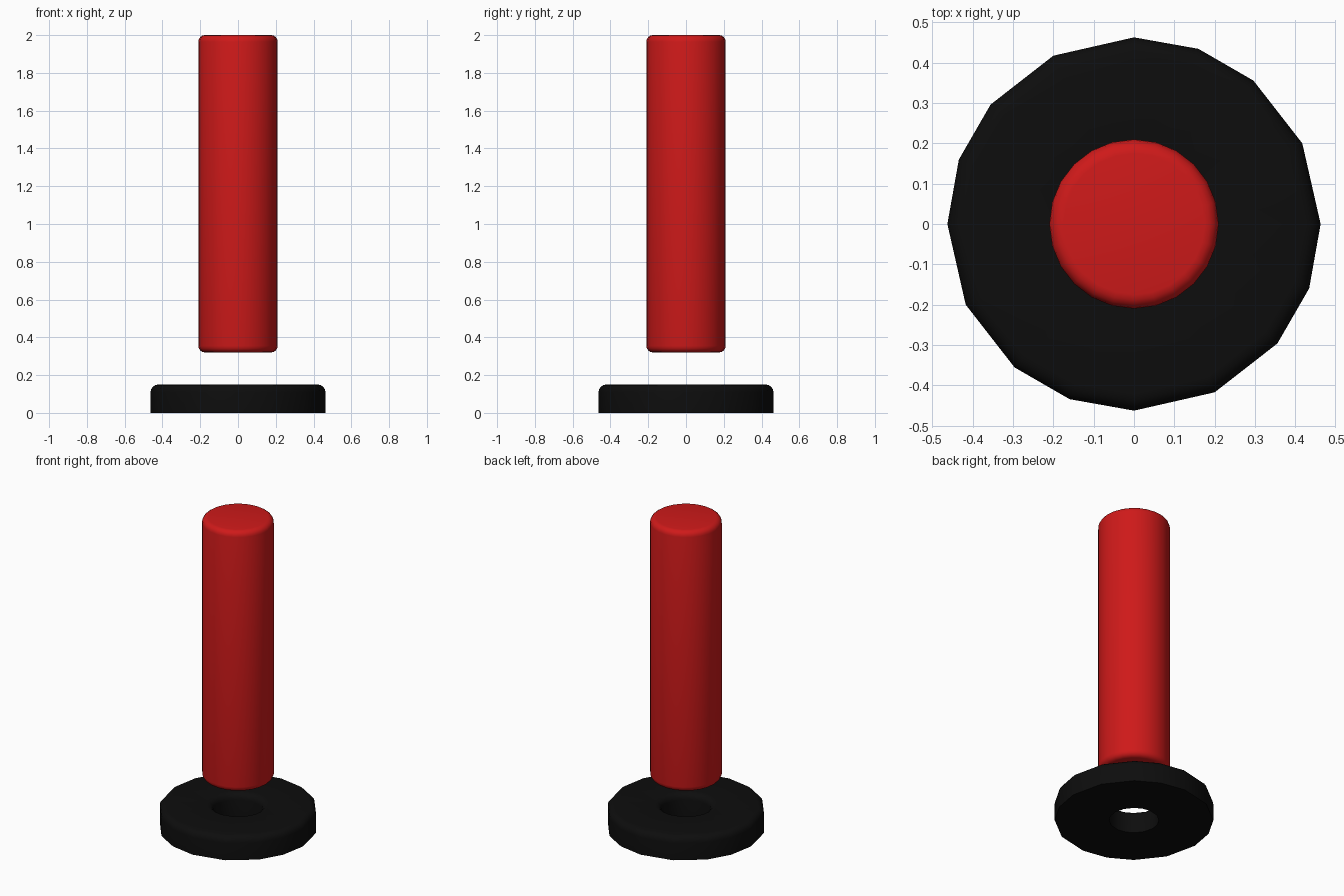
import bpy
import bmesh
import math

if "Cube" in bpy.data.objects:
    bpy.data.objects.remove(bpy.data.objects["Cube"])


def material(name, color):
    mat = bpy.data.materials.new(name)
    mat.diffuse_color = color
    mat.use_nodes = True
    mat.node_tree.nodes["Principled BSDF"].inputs["Base Color"].default_value = mat.diffuse_color
    return mat


def fillet(cr, cz, radius, start, end, steps=4):
    """Quarter-round profile points (r, z)."""
    return [(cr + radius * math.cos(math.radians(start + (end - start) * i / steps)),
             cz + radius * math.sin(math.radians(start + (end - start) * i / steps)))
            for i in range(steps + 1)]


def lathe(name, profile, angles, mat, ring):
    """Turn a profile through the given angles; ring closes it, otherwise the ends are capped."""
    bm = bmesh.new()
    cols = [[bm.verts.new((r * math.cos(math.radians(a)), r * math.sin(math.radians(a)), z))
             for r, z in profile] for a in angles]
    n, m = len(cols), len(profile)
    for i in range(n):
        a, b = cols[i], cols[(i + 1) % n]
        for j in range(m if ring else m - 1):
            k = (j + 1) % m
            bm.faces.new((a[j], b[j], b[k], a[k]))
    if not ring:
        bm.faces.new([c[0] for c in reversed(cols)])
        bm.faces.new([c[-1] for c in cols])
    bmesh.ops.recalc_face_normals(bm, faces=bm.faces)
    mesh = bpy.data.meshes.new(name)
    bm.to_mesh(mesh)
    bm.free()
    mesh.materials.append(mat)
    obj = bpy.data.objects.new(name, mesh)
    bpy.context.collection.objects.link(obj)
    bpy.ops.object.select_all(action='DESELECT')
    obj.select_set(True)
    bpy.context.view_layer.objects.active = obj
    bpy.ops.object.shade_smooth_by_angle(angle=math.radians(30))
    return obj


# Round red post floating above the base
R, BOTTOM, TOP, E = 0.21, 0.32, 2.0, 0.035
post_profile = fillet(R - E, BOTTOM + E, E, -90, 0) + fillet(R - E, TOP - E, E, 0, 90)
lathe("post", post_profile, [i * 15 for i in range(24)],
      material("red", (0.62, 0.01, 0.01, 1)), False)

# Black ring base: 16 uneven sides, rounded top edges, flat bottom
OUTER, HOLE, H, B = 0.463, 0.145, 0.15, 0.04
base_profile = ([(HOLE, 0), (OUTER, 0)] + fillet(OUTER - B, H - B, B, 0, 90)
                + fillet(HOLE + B, H - B, B, 90, 180))
base_angles = [q * 90 + a for q in range(4) for a in (0, 25.6, 50.2, 69.8)]
lathe("ring_base", base_profile, base_angles,
      material("black", (0.004, 0.004, 0.004, 1)), True)
